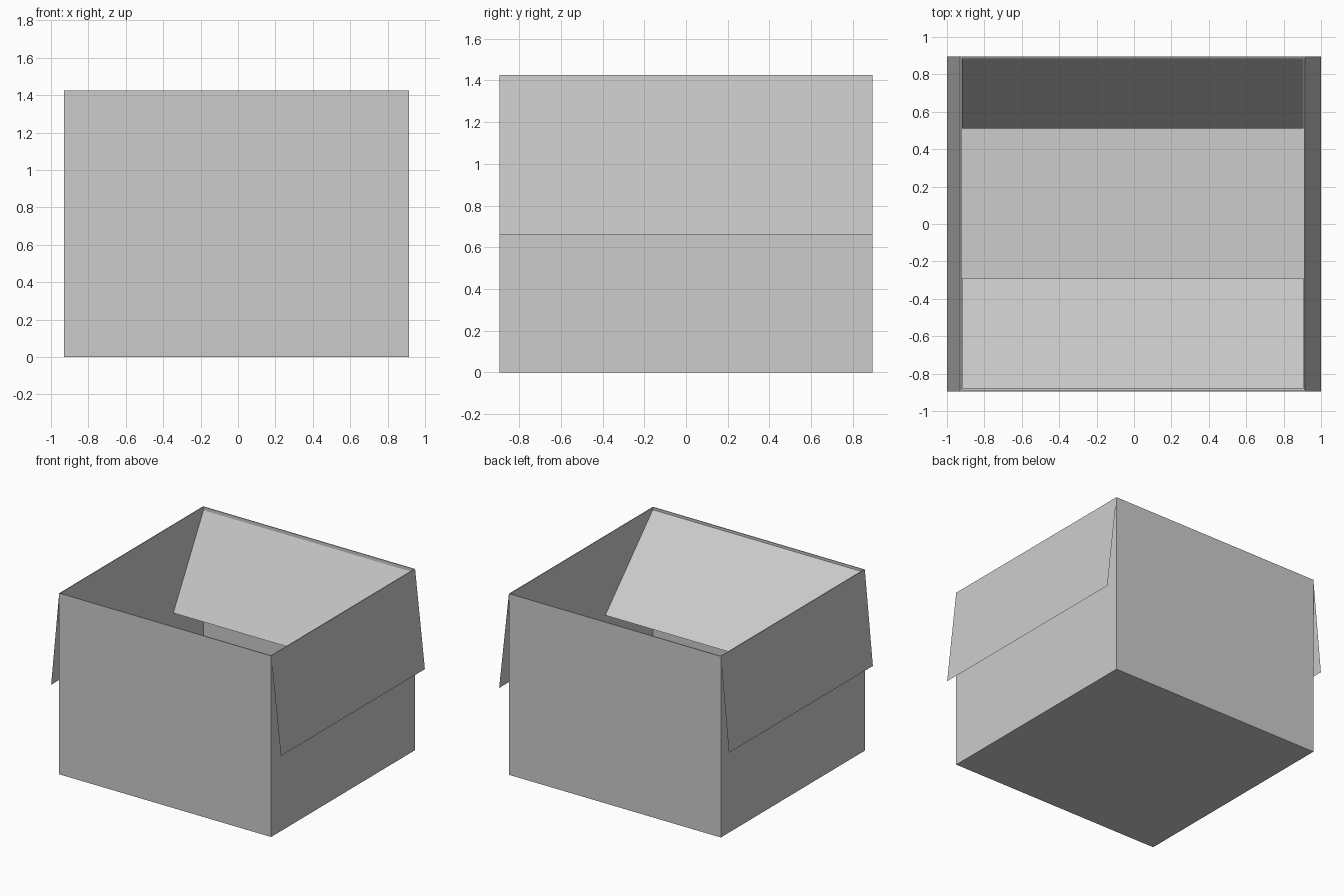
import bpy
import bmesh

cube = bpy.data.objects.get("Cube")
if cube:
    bpy.data.objects.remove(cube, do_unlink=True)

# Box dimensions
LEFT, RIGHT = -0.93, 0.915
HALF_DEPTH, HEIGHT, WALL = 0.895, 1.425, 0.01

# Plain card colour
card = bpy.data.materials.new("card_grey")
card.use_nodes = True
grey = (0.604, 0.604, 0.604, 1)
card.diffuse_color = grey
card.node_tree.nodes["Principled BSDF"].inputs["Base Color"].default_value = grey


def add_object(name, bm):
    mesh = bpy.data.meshes.new(name)
    bm.to_mesh(mesh)
    bm.free()
    mesh.materials.append(card)
    obj = bpy.data.objects.new(name, mesh)
    bpy.context.collection.objects.link(obj)
    return obj


def add_flap(name, corners):
    bm = bmesh.new()
    bm.faces.new([bm.verts.new(c) for c in corners])
    return add_object(name, bm)


def side_flap(name, hinge_x, end_x, end_z):
    d = HALF_DEPTH
    add_flap(name, [(hinge_x, -d, HEIGHT), (end_x, -d, end_z),
                    (end_x, d, end_z), (hinge_x, d, HEIGHT)])


def inner_flap(name, hinge, end):
    a, b = LEFT + WALL, RIGHT - WALL
    add_flap(name, [(a, *hinge), (a, *end), (b, *end), (b, *hinge)])


# Open box: a block with its top inset and pushed down to the floor
bm = bmesh.new()
bmesh.ops.create_cube(bm, size=1)
for v in bm.verts:
    v.co.x = LEFT if v.co.x < 0 else RIGHT
    v.co.y = -HALF_DEPTH if v.co.y < 0 else HALF_DEPTH
    v.co.z = 0 if v.co.z < 0 else HEIGHT
bm.normal_update()
top = max(bm.faces, key=lambda f: f.calc_center_median().z)
bmesh.ops.inset_region(bm, faces=[top], thickness=WALL)
rim = list(top.verts)
cavity = bmesh.ops.extrude_face_region(bm, geom=[top])
bmesh.ops.delete(bm, geom=[top], context="FACES_ONLY") if top.is_valid else None
for v in cavity["geom"]:
    if isinstance(v, bmesh.types.BMVert):
        v.co.z = WALL
bmesh.ops.recalc_face_normals(bm, faces=bm.faces[:])
add_object("box_body", bm)

# Side flaps folded down outside
side_flap("right_flap", LEFT, -1.0, 0.685)
side_flap("left_flap", RIGHT, 1.0, 0.66)

# Front and back flaps folded into the box
inner_flap("front_flap", (-0.88, 1.41), (-0.29, 0.805))
inner_flap("back_flap", (0.885, 1.40), (0.51, 0.735))
